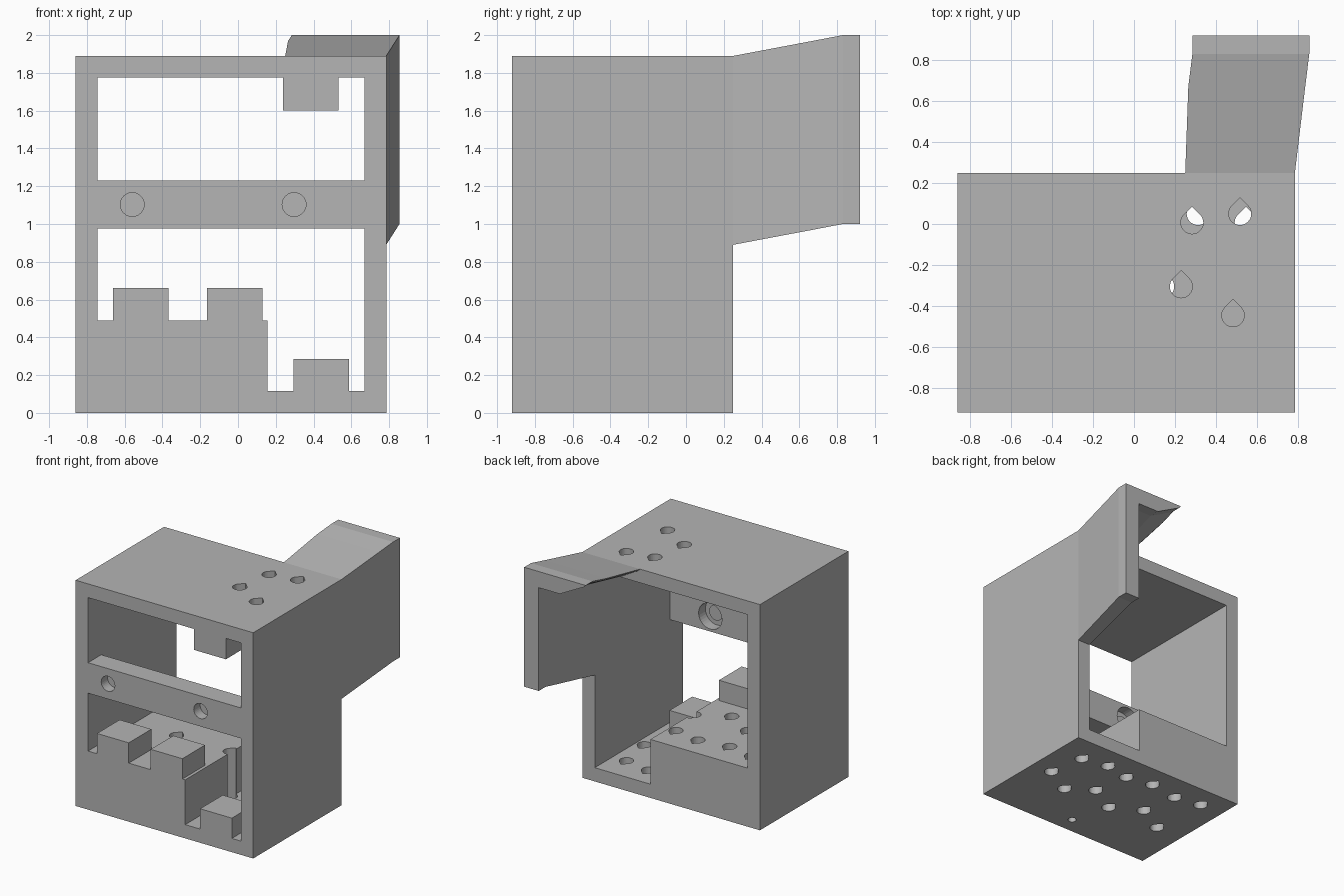
import bpy, bmesh, math

cube = bpy.data.objects.get("Cube")
if cube:
    bpy.data.objects.remove(cube, do_unlink=True)

grey = bpy.data.materials.new("plain_grey")
grey.use_nodes = True
grey.diffuse_color = (0.46, 0.46, 0.46, 1)
grey.node_tree.nodes["Principled BSDF"].inputs["Base Color"].default_value = (0.46, 0.46, 0.46, 1)

FRONT, BACK = -0.92, 0.25
LEFT, RIGHT, TOP, WALL = -0.86, 0.785, 1.89, 0.115


def finish(name, bm):
    bmesh.ops.recalc_face_normals(bm, faces=bm.faces)
    mesh = bpy.data.meshes.new(name)
    bm.to_mesh(mesh)
    bm.free()
    mesh.materials.append(grey)
    obj = bpy.data.objects.new(name, mesh)
    bpy.context.collection.objects.link(obj)
    return obj


def loft(bm, sections):
    """Skin equal-sized rings of points and cap both ends."""
    rings = [[bm.verts.new(p) for p in s] for s in sections]
    for a, b in zip(rings, rings[1:]):
        for i in range(len(a)):
            j = (i + 1) % len(a)
            bm.faces.new((a[i], a[j], b[j], b[i]))
    bm.faces.new(rings[0])
    bm.faces.new(rings[-1])


def extrude_y(name, profile, y0, y1):
    bm = bmesh.new()
    loft(bm, [[(x, y, z) for x, z in profile] for y in (y0, y1)])
    return finish(name, bm)


def box(name, x0, x1, y0, y1, z0, z1):
    return extrude_y(name, [(x0, z0), (x1, z0), (x1, z1), (x0, z1)], y0, y1)


def circle(r, n=32):
    return [(r * math.cos(2 * math.pi * i / n), r * math.sin(2 * math.pi * i / n)) for i in range(n)]


def teardrop(r):
    """Circle with a pointed tip towards the back."""
    arc = [math.radians(135 + 270 * i / 24) for i in range(25)]
    return [(r * math.cos(a), r * math.sin(a)) for a in arc] + [(0, r * math.sqrt(2))]


def drill_z(bm, outline, cx, cy, z0, z1):
    loft(bm, [[(cx + x, cy + y, z) for x, y in outline] for z in (z0, z1)])


def drill_y(bm, outline, cx, cz, y0, y1):
    loft(bm, [[(cx + x, y, cz + z) for x, z in outline] for y in (y0, y1)])


def cut(obj, bm):
    """Subtract the cutter and keep only the finished part."""
    cutter = finish("cutter", bm)
    cutter.hide_render = True
    mod = obj.modifiers.new("holes", 'BOOLEAN')
    mod.operation = 'DIFFERENCE'
    mod.solver = 'EXACT'
    mod.object = cutter
    bpy.context.view_layer.update()
    graph = bpy.context.evaluated_depsgraph_get()
    mesh = bpy.data.meshes.new_from_object(obj.evaluated_get(graph))
    obj.modifiers.clear()
    obj.data = mesh
    bpy.data.objects.remove(cutter, do_unlink=True)


IN_L, IN_R = LEFT + WALL, RIGHT - WALL
STEP_X, STEP_Z = 0.155, 0.49
HOLES = [(-0.102, 0.007), (0.132, 0.05), (-0.155, -0.305), (0.098, -0.446)]
drop = teardrop(0.055)

# Side walls with the stepped floor
base = extrude_y("stepped_base_and_walls", [
    (LEFT, 0), (RIGHT, 0), (RIGHT, TOP), (IN_R, TOP), (IN_R, WALL), (STEP_X, WALL),
    (STEP_X, STEP_Z), (IN_L, STEP_Z), (IN_L, TOP), (LEFT, TOP)], FRONT, BACK)

# Floor tabs, each with its group of teardrop holes
tabs = [("left_tab", 0.44, 0.1, 0.285), ("middle_tab", -0.018, 0.48, 0.66), ("right_tab", -0.515, 0.48, 0.66)]
bm = bmesh.new()
for name, cx, z0, z1 in tabs:
    box(name, cx - 0.147, cx + 0.147, FRONT, FRONT + 0.3, z0, z1)
    for hx, hy in HOLES:
        drill_z(bm, drop, cx + 0.004 - hx, hy, -0.1, 0.6)
drill_z(bm, circle(0.033), -0.015, -0.78, -0.1, 0.3)
cut(base, bm)

# Ceiling with mirrored hole group and hanging tab
ceiling = box("ceiling", IN_L, IN_R, FRONT, BACK, TOP - WALL, TOP)
bm = bmesh.new()
for hx, hy in HOLES:
    drill_z(bm, drop, 0.385 + hx, hy, 1.6, 2.1)
cut(ceiling, bm)
box("hanging_tab", 0.238, 0.532, FRONT, FRONT + 0.3, 1.6, TOP - WALL)

# Front crossbar with counterbored holes
bar = box("crossbar", IN_L, IN_R, FRONT, -0.745, 0.975, 1.23)
bm = bmesh.new()
for cx in (-0.56, 0.297):
    drill_y(bm, circle(0.063), cx, 1.103, -1, -0.82)
    drill_y(bm, circle(0.108), cx, 1.103, -0.835, -0.6)
cut(bar, bm)

# Rear arm: angled wall and tapering roof that shift up and outwards
sections = []
for y, edge, t in ((BACK, 0.25, 0), (0.67, 0.265, 0.72), (0.83, 0.285, 1), (0.92, 0.285, 1)):
    dx, dz = 0.07 * t, 0.11 * t
    inner_x, inner_z = IN_R + 0.05 * t, TOP - WALL + 0.09 * t
    sections.append([(x, y, z) for x, z in (
        (RIGHT + dx, 0.89 + dz), (RIGHT + dx, TOP + dz), (edge, TOP + dz), (edge + 0.02, TOP + dz - 0.02),
        (0.44 + 0.085 * t, inner_z), (inner_x, inner_z), (inner_x, 0.89 + dz))])
bm = bmesh.new()
loft(bm, sections)
finish("rear_arm", bm)
